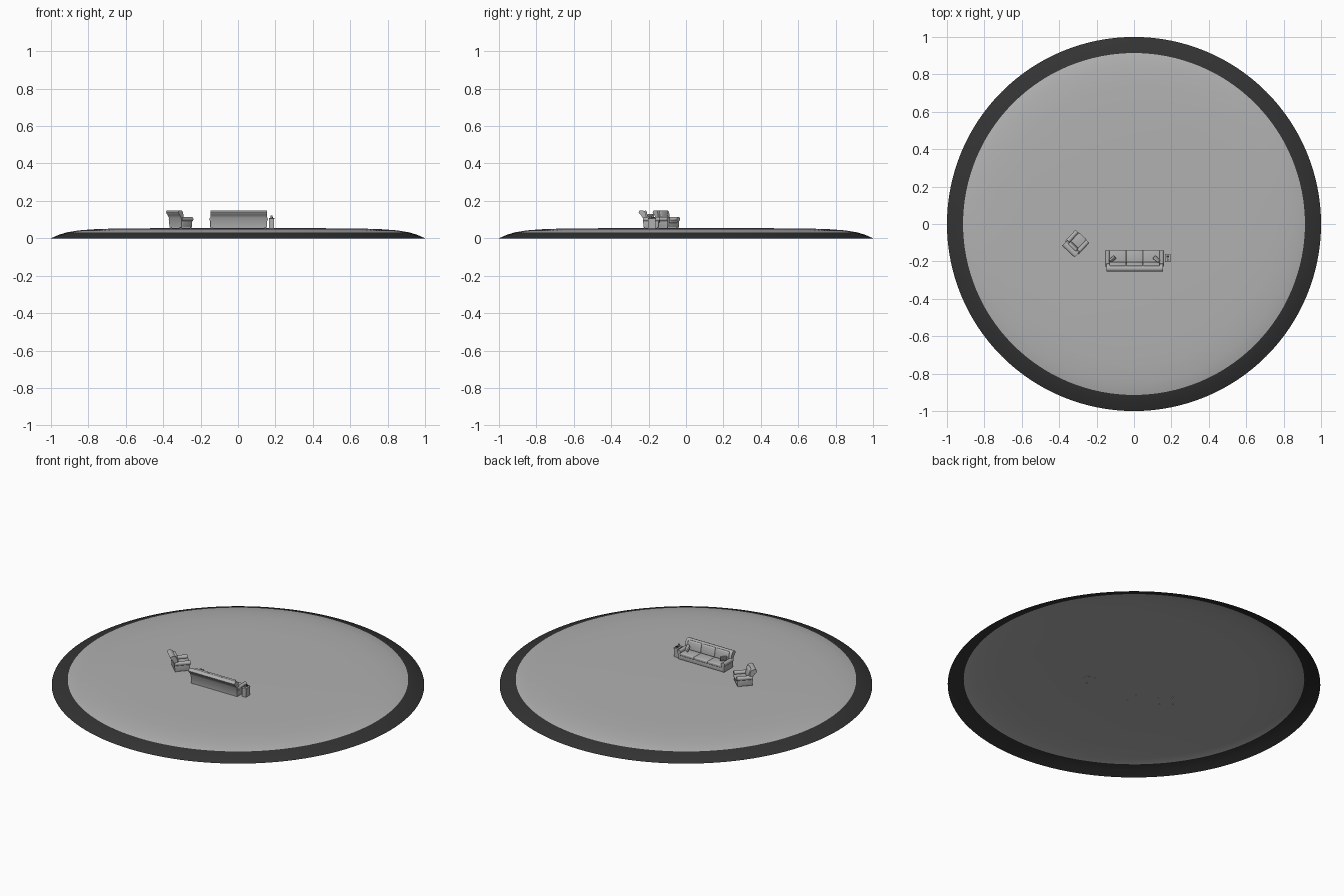
import bpy, bmesh, math
from mathutils import Matrix, Vector

if "Cube" in bpy.data.objects:
    bpy.data.objects.remove(bpy.data.objects["Cube"], do_unlink=True)

FLOOR = 0.054


def material(name, value):
    m = bpy.data.materials.new(name)
    m.use_nodes = True
    colour = (value, value, value, 1)
    m.diffuse_color = colour
    m.node_tree.nodes["Principled BSDF"].inputs["Base Color"].default_value = colour
    return m


GREY = material("light grey", 0.44)
DARK = material("charcoal", 0.033)


def finish(name, bm, place, mats=(GREY,)):
    """Turn a bmesh into a placed, smooth-shaded object."""
    mesh = bpy.data.meshes.new(name)
    bm.transform(place)
    bm.to_mesh(mesh)
    bm.free()
    for m in mats:
        mesh.materials.append(m)
    ob = bpy.data.objects.new(name, mesh)
    bpy.context.collection.objects.link(ob)
    bpy.ops.object.select_all(action="DESELECT")
    ob.select_set(True)
    bpy.context.view_layer.objects.active = ob
    bpy.ops.object.shade_smooth_by_angle(angle=math.radians(40))
    return ob


def cushion(name, low, high, place, bevel=0.003, turn=None, mat=GREY):
    """Rounded box between two corners, turned about its own centre."""
    low, high = Vector(low), Vector(high)
    bm = bmesh.new()
    bmesh.ops.create_cube(bm, size=1)
    bm.transform(Matrix.Diagonal((*(high - low), 1)))
    if bevel:
        bmesh.ops.bevel(bm, geom=bm.edges[:], offset=bevel, segments=3,
                        profile=0.5, affect="EDGES")
    here = Matrix.Translation((low + high) / 2)
    return finish(name, bm, place @ here @ (turn or Matrix()), (mat,))


def cylinder(name, radius, depth, place, mat=GREY, sides=16):
    bm = bmesh.new()
    bmesh.ops.create_cone(bm, cap_ends=True, segments=sides,
                          radius1=radius, radius2=radius, depth=depth)
    return finish(name, bm, place, (mat,))


def extrusion(name, outline, x0, x1, place):
    """Prism along x from a (y, z) outline."""
    bm = bmesh.new()
    face = bm.faces.new([bm.verts.new((x0, y, z)) for y, z in outline])
    new = bmesh.ops.extrude_face_region(bm, geom=[face])["geom"]
    bmesh.ops.translate(bm, vec=(x1 - x0, 0, 0),
                        verts=[v for v in new if isinstance(v, bmesh.types.BMVert)])
    bmesh.ops.recalc_face_normals(bm, faces=bm.faces)
    return finish(name, bm, place)


# Round shallow ground, open underneath, with a dark rim
RIM = 0.914
profile = [(0, 0.055), (0.3, 0.0548), (0.6, 0.053), (0.75, 0.05), (0.85, 0.0425),
           (RIM, 0.032), (0.96, 0.018), (1, 0)]
bm = bmesh.new()
ring = [bm.verts.new((r, 0, z)) for r, z in profile]
edges = [bm.edges.new(pair) for pair in zip(ring, ring[1:])]
bmesh.ops.spin(bm, geom=ring + edges, cent=(0, 0, 0), axis=(0, 0, 1),
               angle=math.tau, steps=128)
bmesh.ops.remove_doubles(bm, verts=bm.verts, dist=1e-5)
for f in bm.faces:
    f.normal_update()
    if f.normal.z < 0:
        f.normal_flip()
    f.material_index = int(f.calc_center_median().xy.length > RIM)
finish("ground_disc", bm, Matrix(), (GREY, DARK))

BACK = [(-0.032, 0.004), (-0.036, 0.055), (-0.046, 0.07), (-0.054, 0.077),
        (-0.058, 0.086), (-0.054, 0.093), (-0.046, 0.096), (-0.034, 0.095),
        (-0.024, 0.088), (-0.018, 0.07), (-0.014, 0.004)]


def seat(name, places, half, place):
    """Rolled-arm seat facing +y, with the given number of cushions."""
    inner = half - 0.022
    step = 2 * inner / places
    extrusion(name + "_back", BACK, -half + 0.006, half - 0.006, place)
    cushion(name + "_base", (-half + 0.008, -0.03, 0.004),
            (half - 0.008, 0.05, 0.03), place, 0.002)
    for i in range(places):
        x0 = -inner + i * step
        cushion(f"{name}_seat_cushion_{i + 1}", (x0, -0.02, 0.028),
                (x0 + step, 0.056, 0.045), place, 0.005)
        cushion(f"{name}_back_cushion_{i + 1}", (x0, -0.028, 0.042),
                (x0 + step, -0.011, 0.094), place, 0.006,
                Matrix.Rotation(math.radians(12), 4, "X"))
    for side, s in (("right", -1), ("left", 1)):
        xs = sorted((s * (half - 0.005), s * (inner - 0.001)))
        cushion(f"{name}_{side}_arm", (xs[0], -0.03, 0.004),
                (xs[1], 0.05, 0.05), place, 0.002)
        roll = (Matrix.Translation((s * (half - 0.012), 0.011, 0.048))
                @ Matrix.Rotation(math.pi / 2, 4, "X"))
        cylinder(f"{name}_{side}_arm_roll", 0.012, 0.084, place @ roll)
        for end, y in (("back", -0.026), ("front", 0.044)):
            leg = Matrix.Translation((s * (half - 0.014), y, 0.002))
            cylinder(f"{name}_{side}_{end}_leg", 0.003, 0.01, place @ leg, sides=8)


# Three-place sofa and matching armchair
sofa = Matrix.Translation((0.003, -0.195, FLOOR))
seat("sofa", 3, 0.157, sofa)
chair = (Matrix.Translation((-0.312, -0.105, FLOOR))
         @ Matrix.Rotation(math.radians(-43), 4, "Z"))
seat("armchair", 1, 0.051, chair)

# Throw pillows leaning in the sofa corners
for side, s in (("right", -1), ("left", 1)):
    turn = (Matrix.Rotation(math.radians(s * 50), 4, "Z")
            @ Matrix.Rotation(math.radians(-25), 4, "Y"))
    x = s * 0.118
    cushion(f"{side}_pillow", (x - 0.005, -0.012, 0.044), (x + 0.005, 0.026, 0.078),
            sofa, 0.004, turn)

# Side table with a small dark telephone and a cup
table = Matrix.Translation((0.18, -0.182, FLOOR))
cushion("table_body", (-0.013, -0.02, 0), (0.013, 0.02, 0.05), table, 0)
cushion("table_top", (-0.015, -0.022, 0.05), (0.015, 0.022, 0.054), table, 0.001)
cushion("telephone", (-0.007, 0.002, 0.054), (0.007, 0.014, 0.061), table, 0.002, None, DARK)
cylinder("cup", 0.005, 0.014, table @ Matrix.Translation((0, -0.008, 0.061)))
